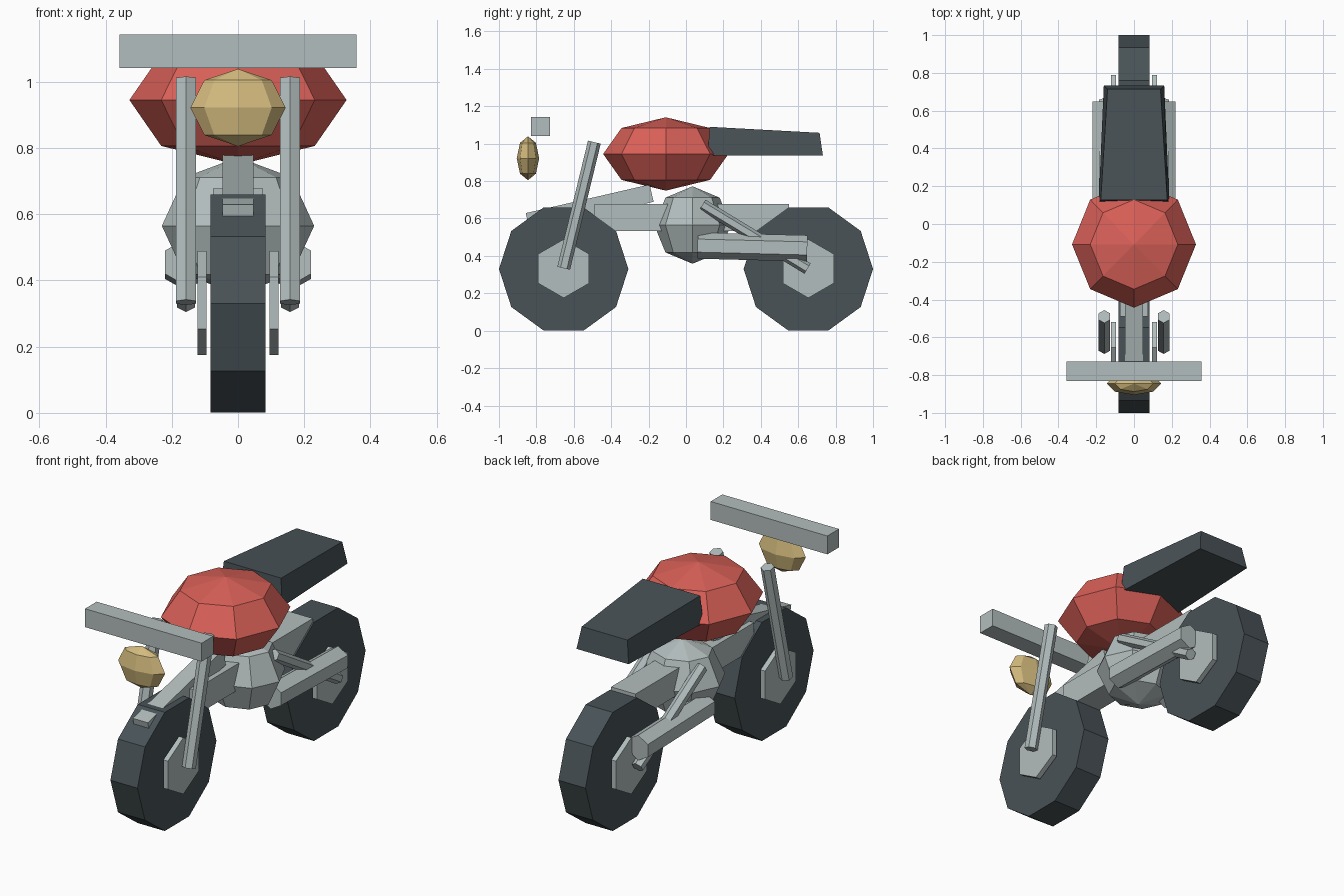
import bpy, bmesh, math
from mathutils import Vector, Matrix

if "Cube" in bpy.data.objects:
    bpy.data.objects.remove(bpy.data.objects["Cube"])


def material(name, rgb):
    m = bpy.data.materials.new(name)
    m.diffuse_color = (*rgb, 1)
    m.use_nodes = True
    m.node_tree.nodes["Principled BSDF"].inputs["Base Color"].default_value = m.diffuse_color
    return m


RUBBER = material("dark_grey", (0.065, 0.084, 0.093))
METAL = material("silver_grey", (0.45, 0.51, 0.51))
RED = material("paint_red", (0.70, 0.118, 0.098))
GOLD = material("lamp_gold", (0.66, 0.50, 0.21))


def finish(name, bm, mat):
    bmesh.ops.recalc_face_normals(bm, faces=bm.faces)
    me = bpy.data.meshes.new(name)
    bm.to_mesh(me)
    bm.free()
    me.materials.append(mat)
    ob = bpy.data.objects.new(name, me)
    bpy.context.collection.objects.link(ob)
    return ob


def prism(name, p, q, r, n, up, mat):
    """n-sided rod from p to q with one corner pointing along up."""
    p, q, up = Vector(p), Vector(q), Vector(up)
    axis = (q - p).normalized()
    u = (up - axis * up.dot(axis)).normalized()
    v = axis.cross(u)
    bm = bmesh.new()
    rings = []
    for c in (p, q):
        rings.append([bm.verts.new(c + r * (math.cos(a) * u + math.sin(a) * v))
                      for a in (2 * math.pi * i / n for i in range(n))])
    for i in range(n):
        j = (i + 1) % n
        bm.faces.new((rings[0][i], rings[0][j], rings[1][j], rings[1][i]))
    for ring in rings:
        bm.faces.new(ring)
    return finish(name, bm, mat)


def box(name, centre, size, mat, tilt=0.0):
    bm = bmesh.new()
    bmesh.ops.create_cube(bm, size=1, matrix=Matrix.Translation(centre)
                          @ Matrix.Rotation(tilt, 4, 'X') @ Matrix.Diagonal((*size, 1)))
    return finish(name, bm, mat)


def ball(name, centre, radii, mat):
    bm = bmesh.new()
    bmesh.ops.create_uvsphere(bm, u_segments=8, v_segments=4, radius=1,
                              matrix=Matrix.Translation(centre) @ Matrix.Diagonal((*radii, 1)))
    return finish(name, bm, mat)


Y, Z = (0, 1, 0), (0, 0, 1)
SIDES = ((-1, "left"), (1, "right"))

# Wheels with a hub plate on each side
for y, end in ((-0.654, "front"), (0.654, "rear")):
    prism(end + "_wheel", (-0.083, y, 0.33), (0.083, y, 0.33), 0.346, 10, Y, RUBBER)
    for s, side in SIDES:
        prism(f"{end}_hub_{side}", (s * 0.095, y, 0.332), (s * 0.123, y, 0.332),
              0.157, 6, Z, METAL)

# Fork legs, rear shocks and exhausts
for s, side in SIDES:
    x = s * 0.157
    prism("fork_" + side, (x, -0.654, 0.334), (x, -0.490, 1.008), 0.035, 6, Y, METAL)
    prism("shock_" + side, (x, 0.088, 0.673), (x, 0.650, 0.332), 0.032, 6, Z, METAL)
    prism("exhaust_" + side, (s * 0.16, 0.062, 0.455), (s * 0.16, 0.648, 0.440),
          0.070, 6, Z, METAL)

# Frame, engine and front beam
box("frame", (0, 0.03, 0.605), (0.15, 1.04, 0.146), METAL)
box("front_beam", (0, -0.515, 0.659), (0.093, 0.68, 0.095), METAL, math.radians(13))
ball("engine", (0, 0.035, 0.565), (0.23, 0.205, 0.207), METAL)

# Tank, handlebar and lamp
ball("tank", (0, -0.108, 0.945), (0.328, 0.335, 0.196), RED)
box("handlebar", (0, -0.779, 1.092), (0.716, 0.102, 0.102), METAL)
ball("headlamp", (0, -0.845, 0.922), (0.144, 0.060, 0.117), GOLD)

# Seat: box tapered towards the tail and the top
seat = box("seat", (0, 0, 0), (2, 2, 2), RUBBER)
for v in seat.data.vertices:
    s, tail, top = v.co.x, v.co.y > 0, v.co.z > 0
    if tail:
        v.co = (s * (0.140 if top else 0.160), 0.714 if top else 0.732, 1.058 if top else 0.936)
    else:
        v.co = (s * (0.176 if top else 0.187), 0.127 if top else 0.115, 1.090 if top else 0.936)
